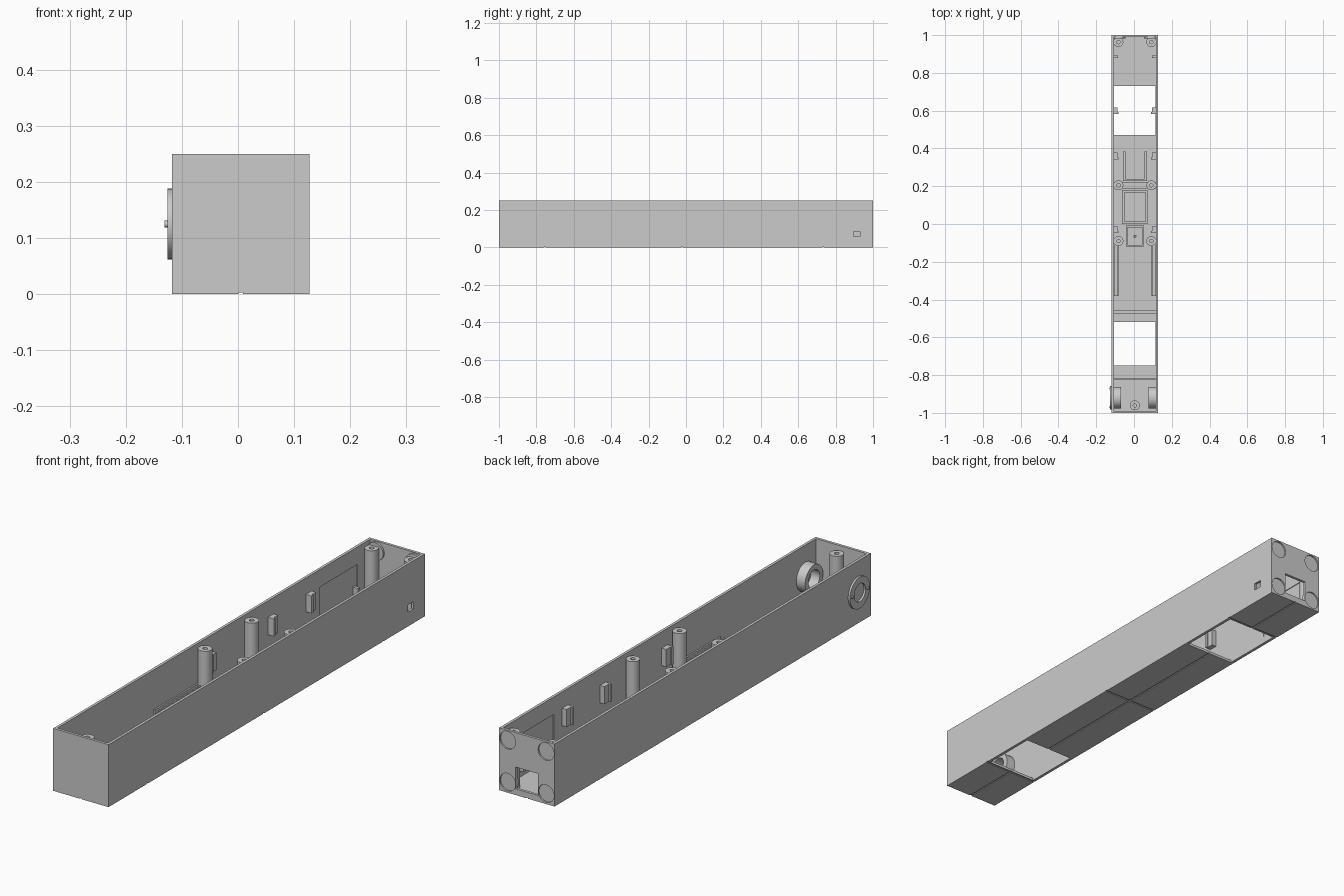
import bpy, bmesh, math
from mathutils import Matrix, Vector

old = bpy.data.objects.get("Cube")
if old:
    bpy.data.objects.remove(old, do_unlink=True)

grey = bpy.data.materials.new("plain grey")
grey.use_nodes = True
GREY = (0.6, 0.6, 0.6, 1)
grey.diffuse_color = GREY
grey.node_tree.nodes["Principled BSDF"].inputs["Base Color"].default_value = GREY

X0, X1, T, H = -0.118, 0.127, 0.011, 0.25     # outer sides, wall thickness, height
CX = (X0 + X1) / 2
IN0, IN1 = X0 + T, X1 - T                     # inner wall faces
AXLE_Y, AXLE_Z = -0.92, 0.125


def finish(name, bm):
    bmesh.ops.recalc_face_normals(bm, faces=bm.faces)
    mesh = bpy.data.meshes.new(name)
    bm.to_mesh(mesh)
    bm.free()
    mesh.materials.append(grey)
    ob = bpy.data.objects.new(name, mesh)
    bpy.context.collection.objects.link(ob)
    return ob


def box(name, xs, ys, zs):
    bm = bmesh.new()
    size = [max(s) - min(s) for s in (xs, ys, zs)]
    mid = [sum(s) / 2 for s in (xs, ys, zs)]
    bmesh.ops.create_cube(bm, size=1, matrix=Matrix.Translation(mid) @ Matrix.Diagonal((*size, 1)))
    return finish(name, bm)


def tube(name, start, axis, length, r_out, r_in=0, sides=32):
    """Cylinder or ring from start along axis."""
    turn = Vector(axis).to_track_quat('Z', 'Y').to_matrix().to_4x4()
    bm = bmesh.new()
    if r_in == 0:
        bmesh.ops.create_cone(bm, cap_ends=True, segments=sides, radius1=r_out, radius2=r_out,
                              depth=length, matrix=Matrix.Translation((0, 0, length / 2)))
    else:
        rings = []
        for r, z in ((r_in, 0), (r_out, 0), (r_out, length), (r_in, length)):
            rings.append([bm.verts.new((r * math.cos(a), r * math.sin(a), z))
                          for a in (math.tau * i / sides for i in range(sides))])
        for k in range(4):
            a, b = rings[k], rings[(k + 1) % 4]
            for i in range(sides):
                j = (i + 1) % sides
                bm.faces.new((a[i], a[j], b[j], b[i]))
    bm.transform(Matrix.Translation(start) @ turn)
    ob = finish(name, bm)
    for poly in ob.data.polygons:
        poly.use_smooth = len(poly.vertices) == 4
    ob.data.set_sharp_from_angle(angle=math.radians(30))
    return ob


def cut(target, cutter):
    mod = target.modifiers.new("cut", 'BOOLEAN')
    mod.operation, mod.solver, mod.object = 'DIFFERENCE', 'EXACT', cutter
    bpy.context.view_layer.update()
    deps = bpy.context.evaluated_depsgraph_get()
    mesh = bpy.data.meshes.new_from_object(target.evaluated_get(deps))
    target.modifiers.clear()
    target.data = mesh
    bpy.data.objects.remove(cutter, do_unlink=True)


# Open-topped long case
case = box("case", (X0, X1), (-1, 1), (0, H))
cut(case, box("cavity", (IN0, IN1), (-1 + T, 1 - T), (T, H + 0.1)))

# Floor windows
for ys in ((-0.75, -0.52), (0.47, 0.73)):
    cut(case, box("window", (IN0 + 0.001, IN1 - 0.001), ys, (-0.1, T + 0.02)))

# Seams under the floor
cut(case, box("long_seam", (CX - 0.004, CX + 0.004), (-1.1, 1.1), (-0.1, 0.003)))
for y in (-0.755, -0.02, 0.735):
    cut(case, box("cross_seam", (X0 - 0.1, X1 + 0.1), (y - 0.004, y + 0.004), (-0.1, 0.003)))

# Axle holes, toothed recess, side port, end port
cut(case, tube("axle_hole", (X0 - 0.1, AXLE_Y, AXLE_Z), (1, 0, 0), 0.5, 0.036))
cut(case, tube("gear_recess", (X1 - 0.005, AXLE_Y, AXLE_Z), (1, 0, 0), 0.1, 0.059, sides=48))
cut(case, box("side_port", (IN1 - 0.05, X1 + 0.1), (0.895, 0.93), (0.057, 0.086)))
cut(case, box("end_port", (CX - 0.05, CX + 0.05), (0.9, 1.1), (0.025, 0.112)))

# Shallow inner wall panels
for xs in ((IN0 - 0.003, IN0 + 0.02), (IN1 - 0.02, IN1 + 0.003)):
    cut(case, box("wall_panel", xs, (0.67, 0.91), (0.03, 0.18)))

# Round magnet seats in the back end
for x in (CX - 0.085, CX + 0.085):
    for z in (0.042, 0.21):
        cut(case, tube("seat", (x, 1 - 0.006, z), (0, 1, 0), 0.1, 0.035))
        tube("magnet_boss", (x, 1 - T - 0.008, z), (0, 1, 0), 0.01, 0.036)

# Screw posts
for x in (CX - 0.087, CX + 0.087):
    for y in (-0.09, 0.205, 0.963):
        tube("screw_post", (x, y, T - 0.001), (0, 0, 1), 0.222, 0.026, 0.009)
tube("front_post", (CX, -0.96, T - 0.001), (0, 0, 1), 0.222, 0.026, 0.009)

# Parts repeated on both inner walls: clips, rails, bearings
for wall, inward in ((IN0, 1), (IN1, -1)):
    def span(a, b):
        return (wall + inward * a, wall + inward * b)

    for y in (-0.03, 0.36, 0.6):
        box("wall_clip", span(-0.001, 0.02), (y - 0.018, y + 0.018), (0.115, 0.185))
        box("clip_lip", span(0.008, 0.026), (y - 0.018, y - 0.008), (0.115, 0.185))
    box("port_tab", span(-0.001, 0.022), (0.88, 0.893), (0.04, 0.1))
    box("rail_base", span(-0.001, 0.024), (-0.38, -0.1), (0.06, 0.075))
    box("rail_lip", span(0.018, 0.024), (-0.38, -0.1), (0.07, 0.092))
    box("rail_back", span(-0.001, 0.006), (-0.38, -0.1), (0.07, 0.092))
    tube("bearing", (wall - inward * 0.001, AXLE_Y, AXLE_Z), (inward, 0, 0), 0.04, 0.057, 0.036, 48)

# Hub disc with two pins on the right side
tube("hub_disc", (X0 + 0.001, AXLE_Y, AXLE_Z), (-1, 0, 0), 0.009, 0.063, 0.036, 48)
for dy in (-0.049, 0.049):
    tube("hub_pin", (X0, AXLE_Y + dy, AXLE_Z), (-1, 0, 0), 0.013, 0.006, sides=16)

# Toothed ring in the recess on the left side
tube("gear_rim", (X1 - 0.006, AXLE_Y, AXLE_Z), (1, 0, 0), 0.006, 0.043, 0.036, 48)
TEETH = 24
for i in range(TEETH):
    tooth = box("gear_tooth", (-0.006, 0), (0.042, 0.054), (-0.004, 0.004))
    tooth.data.transform(Matrix.Translation((X1, AXLE_Y, AXLE_Z))
                         @ Matrix.Rotation(math.tau * i / TEETH, 4, 'X'))


# Rectangular frames on the floor
def frame(name, half, y0, y1, wall, height):
    z = (T - 0.001, T + height)
    for s in (-1, 1):
        box(name + "_side", (CX + s * half, CX + s * (half - wall)), (y0, y1), z)
    for a, b in ((y0, y0 + wall), (y1 - wall, y1)):
        box(name + "_end", (CX - half + wall, CX + half - wall), (a, b), z)


frame("board_frame", 0.068, 0.0, 0.18, 0.012, 0.03)
frame("sensor_frame", 0.048, -0.12, -0.008, 0.01, 0.025)
tube("sensor_stud", (CX, -0.065, T - 0.001), (0, 0, 1), 0.012, 0.008, 0.004, 16)

# Open tray rails and cross ribs
for s in (-1, 1):
    box("tray_rail", (CX + s * 0.05, CX + s * 0.064), (0.23, 0.385), (T - 0.001, 0.045))
box("tray_stop", (CX - 0.064, CX + 0.064), (0.228, 0.238), (T - 0.001, 0.045))
for y, half in ((0.205, 0.018), (-0.465, 0.008), (-0.82, 0.006)):
    box("cross_rib", (IN0 - 0.001, IN1 + 0.001), (y - half, y + half), (T - 0.001, T + 0.008))
